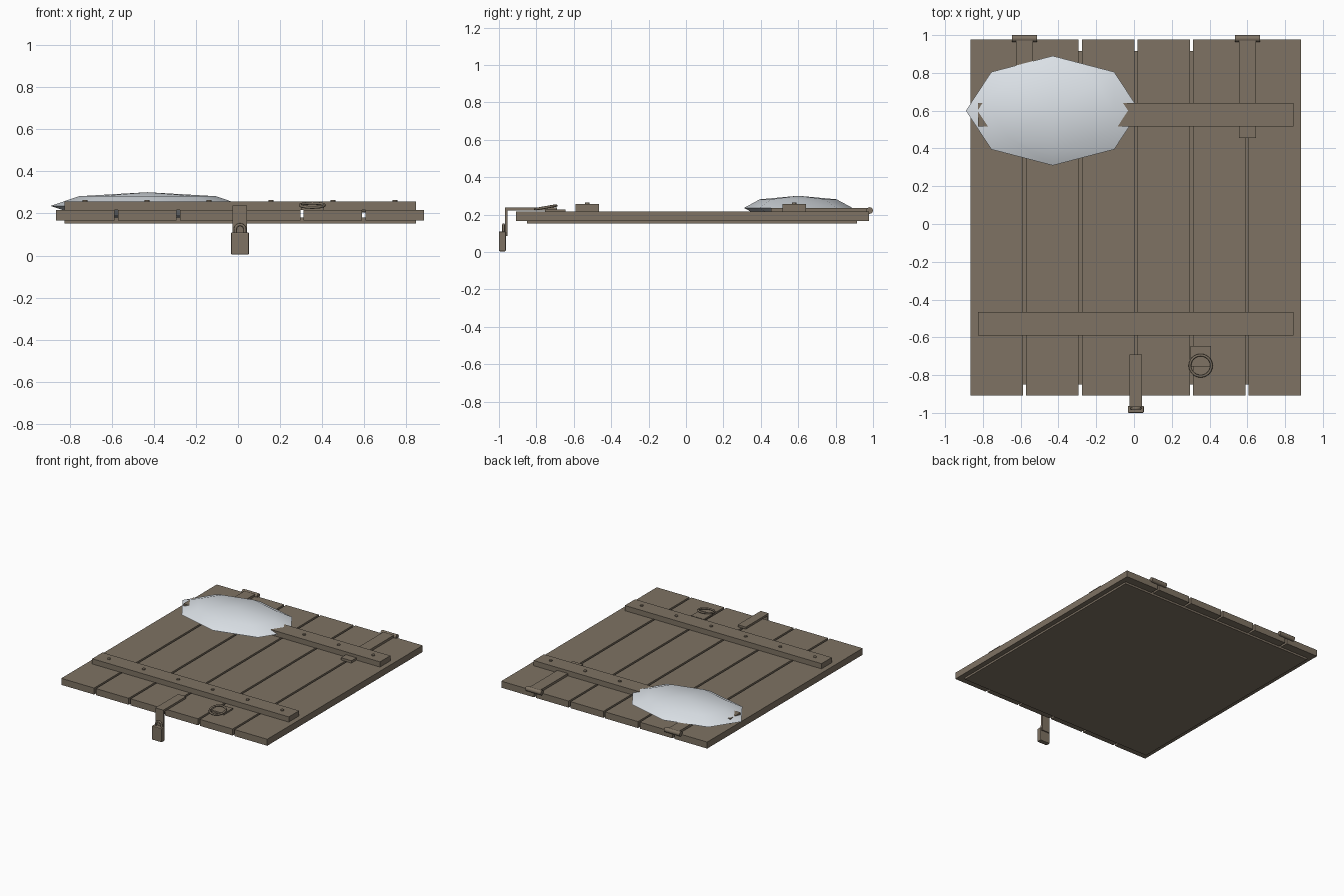
import bpy, math
from mathutils import Vector

cube = bpy.data.objects.get("Cube")
if cube:
    bpy.data.objects.remove(cube, do_unlink=True)


def material(name, colour):
    m = bpy.data.materials.new(name)
    m.use_nodes = True
    m.diffuse_color = (*colour, 1)
    bsdf = next(n for n in m.node_tree.nodes if n.type == 'BSDF_PRINCIPLED')
    bsdf.inputs["Base Color"].default_value = (*colour, 1)
    return m


BROWN = material("weathered brown", (0.21, 0.17, 0.125))
SNOW = material("pale snow", (0.82, 0.87, 0.92))


def finish(name, mat, smooth=None):
    ob = bpy.context.object
    ob.name = name
    ob.data.materials.append(mat)
    if smooth:
        bpy.ops.object.shade_smooth_by_angle(angle=math.radians(smooth))
    return ob


def box(name, x, y, z, bevel=0):
    """Box spanning the given (low, high) ranges."""
    lo, hi = Vector((x[0], y[0], z[0])), Vector((x[1], y[1], z[1]))
    bpy.ops.mesh.primitive_cube_add(size=1, location=(lo + hi) / 2)
    bpy.context.object.scale = hi - lo
    bpy.ops.object.transform_apply(location=False, rotation=False, scale=True)
    ob = finish(name, BROWN)
    if bevel:
        mod = ob.modifiers.new("Bevel", 'BEVEL')
        mod.width = bevel
        mod.segments = 2
    return ob


def cylinder(name, loc, radius, depth, sides, rot=(0, 0, 0)):
    bpy.ops.mesh.primitive_cylinder_add(vertices=sides, radius=radius, depth=depth,
                                        location=loc, rotation=rot)
    return finish(name, BROWN, 50)


# Six planks over a slightly smaller backing panel
PITCH, LEFT, GAP = 0.2942, -0.865, 0.016
for i in range(6):
    x = LEFT + i * PITCH
    box(f"plank_{i + 1}", (x, x + PITCH - GAP), (-0.908, 0.978), (0.167, 0.217))
box("backing_panel", (-0.825, 0.845), (-0.85, 0.915), (0.152, 0.18))

# Cross battens with a nail over every plank
for side, y in (("front", -0.528), ("back", 0.578)):
    box(f"{side}_batten", (-0.825, 0.845), (y - 0.0625, y + 0.0625), (0.217, 0.257))
    for i in range(6):
        x = LEFT + (i + 0.5) * PITCH - GAP / 2
        cylinder(f"{side}_nail_{i + 1}", (x, y, 0.259), 0.012, 0.01, 8)

# Strap hinges running under the back batten
for side, x in (("right", -0.579), ("left", 0.6)):
    box(f"{side}_hinge_strap", (x - 0.045, x + 0.045), (0.455, 0.98), (0.216, 0.235))
    cylinder(f"{side}_hinge_barrel", (x, 0.982, 0.222), 0.018, 0.132, 12,
             (0, math.pi / 2, 0))

# Hasp folded over the front edge
box("hasp_strap", (-0.025, 0.043), (-0.968, -0.69), (0.222, 0.238))
box("hasp_flap", (-0.025, 0.043), (-0.968, -0.955), (0.085, 0.238))

# Padlock body and shackle
box("padlock_body", (-0.033, 0.052), (-1.0, -0.963), (0.004, 0.11), 0.005)
curve = bpy.data.curves.new("padlock_shackle", 'CURVE')
curve.dimensions = '3D'
curve.bevel_depth = 0.007
curve.bevel_resolution = 2
arc = [(0.01 + 0.023 * math.cos(a), 0.124 + 0.023 * math.sin(a))
       for a in (math.pi * k / 10 for k in range(11))]
path = [(0.033, 0.1)] + arc + [(-0.013, 0.1)]
spline = curve.splines.new('POLY')
spline.points.add(len(path) - 1)
for point, (x, z) in zip(spline.points, path):
    point.co = (x, -0.976, z, 1)
curve.materials.append(BROWN)
shackle = bpy.data.objects.new("padlock_shackle", curve)
bpy.context.collection.objects.link(shackle)

# Ring pull tilted up from its mounting plate
box("ring_plate", (0.3, 0.408), (-0.755, -0.645), (0.216, 0.228))
bpy.ops.mesh.primitive_torus_add(major_radius=0.057, minor_radius=0.007,
                                 major_segments=24, minor_segments=8,
                                 location=(0.353, -0.75, 0.239),
                                 rotation=(math.radians(10), 0, 0))
finish("pull_ring", BROWN, 60)

# Low mound of snow on the back corner
bpy.ops.mesh.primitive_uv_sphere_add(segments=8, ring_count=4, radius=1,
                                     location=(-0.43, 0.6, 0.236))
bpy.context.object.scale = (0.46, 0.29, 0.065)
bpy.ops.object.transform_apply(location=False, rotation=False, scale=True)
finish("snow_mound", SNOW, 60)
